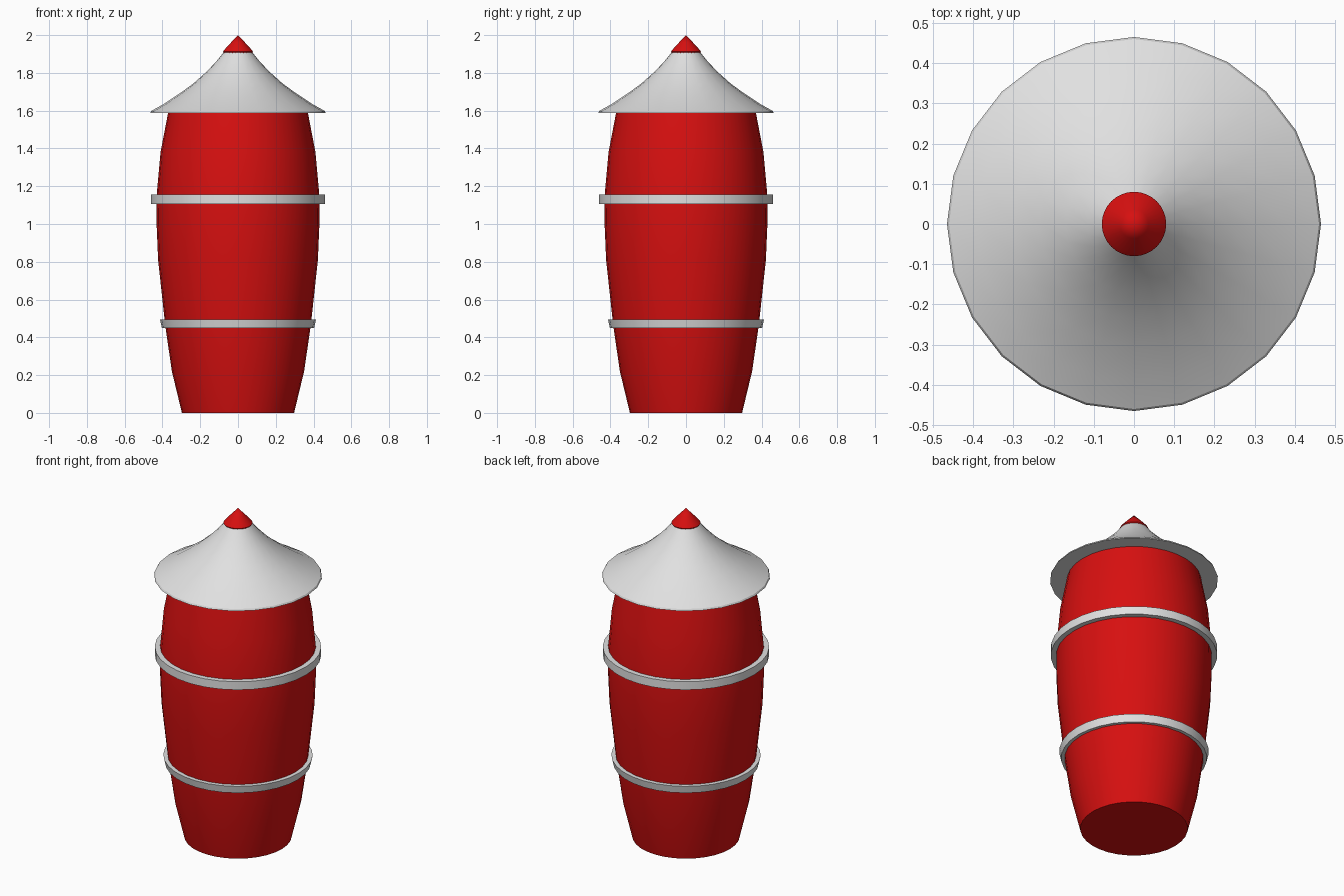
import bpy
import bmesh
from math import cos, sin, tau, radians

cube = bpy.data.objects.get("Cube")
if cube:
    bpy.data.objects.remove(cube, do_unlink=True)


def make_material(name, colour):
    mat = bpy.data.materials.new(name)
    mat.use_nodes = True
    mat.diffuse_color = colour
    mat.node_tree.nodes["Principled BSDF"].inputs["Base Color"].default_value = colour
    return mat


red = make_material("red paint", (0.68, 0.005, 0.005, 1))
grey = make_material("light grey", (0.75, 0.75, 0.75, 1))


def lathe(name, profile, sides, mat, closed=False):
    """Spin (radius, z) points, listed bottom to top, around the z axis."""
    bm = bmesh.new()
    rings = []
    for r, z in profile:
        if r == 0:
            rings.append([bm.verts.new((0, 0, z))] * sides)
        else:
            rings.append([bm.verts.new((r * cos(tau * i / sides), r * sin(tau * i / sides), z))
                          for i in range(sides)])
    pairs = list(zip(rings, rings[1:]))
    if closed:
        pairs.append((rings[-1], rings[0]))
    for low, high in pairs:
        for i in range(sides):
            j = (i + 1) % sides
            corners = dict.fromkeys((low[i], low[j], high[j], high[i]))
            bm.faces.new(list(corners))
    # Flat caps on open ends
    if not closed:
        for ring in (rings[0], rings[-1]):
            if ring[0] is not ring[1]:
                bm.faces.new(ring)
    bmesh.ops.recalc_face_normals(bm, faces=bm.faces)
    mesh = bpy.data.meshes.new(name)
    bm.to_mesh(mesh)
    bm.free()
    mesh.materials.append(mat)
    obj = bpy.data.objects.new(name, mesh)
    bpy.context.collection.objects.link(obj)
    bpy.ops.object.select_all(action='DESELECT')
    obj.select_set(True)
    bpy.context.view_layer.objects.active = obj
    bpy.ops.object.shade_smooth_by_angle(angle=radians(30))
    return obj


# Bulging barrel body
lathe("barrel_body", [(0.297, 0), (0.35, 0.22), (0.385, 0.46), (0.423, 0.81), (0.431, 1.0),
                      (0.43, 1.16), (0.41, 1.38), (0.368, 1.6)], 32, red)

# Hoops around the barrel
lathe("lower_hoop", [(0.37, 0.45), (0.403, 0.45), (0.413, 0.495), (0.37, 0.495)], 32, grey, True)
lathe("upper_hoop", [(0.41, 1.105), (0.46, 1.105), (0.46, 1.155), (0.41, 1.155)], 32, grey, True)

# Flared roof with a flat underside
lathe("roof", [(0.465, 1.588), (0.46, 1.598), (0.39, 1.637), (0.30, 1.697), (0.235, 1.745),
               (0.17, 1.803), (0.115, 1.86), (0.075, 1.91)], 24, grey)

# Pointed cap on top
lathe("roof_cap", [(0.076, 1.904), (0.08, 1.912), (0.07, 1.925), (0.036, 1.962), (0, 2.0)], 32, red)
